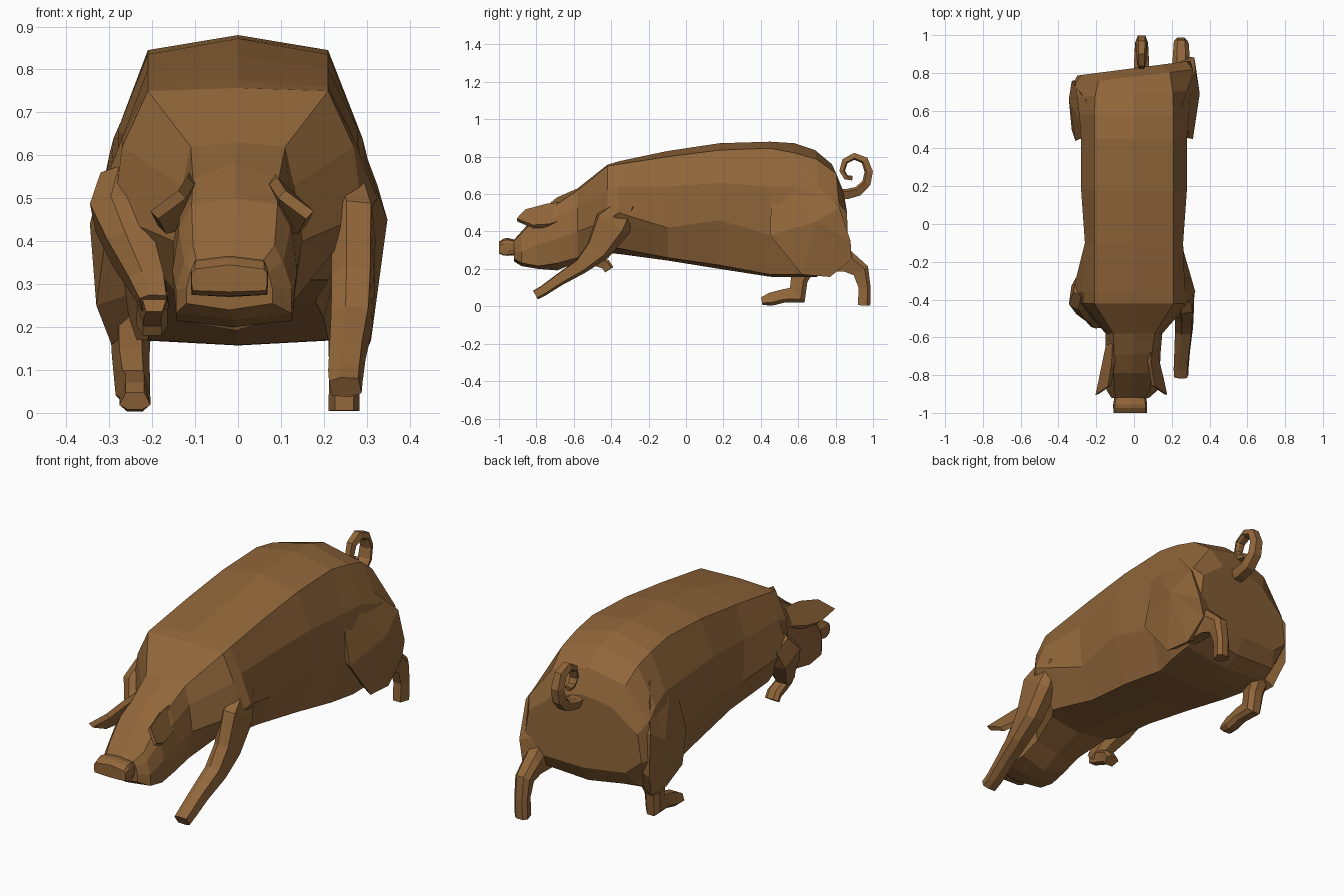
import bpy, bmesh
from mathutils import Vector

brown = bpy.data.materials.new("warm brown")
brown.diffuse_color = (0.283, 0.133, 0.042, 1)


def finish(name, bm):
    bmesh.ops.recalc_face_normals(bm, faces=bm.faces)
    me = bpy.data.meshes.new(name)
    bm.to_mesh(me)
    bm.free()
    me.materials.append(brown)
    ob = bpy.data.objects.new(name, me)
    bpy.context.collection.objects.link(ob)
    return ob


def loft(name, rings):
    """Skin a list of equal-length point rings and cap both ends."""
    bm = bmesh.new()
    vs = [[bm.verts.new(p) for p in r] for r in rings]
    n = len(vs[0])
    for a, b in zip(vs, vs[1:]):
        for i in range(n):
            j = (i + 1) % n
            bm.faces.new((a[i], a[j], b[j], b[i]))
    bm.faces.new(vs[0])
    bm.faces.new(vs[-1])
    return finish(name, bm)


def section(y, zt, a, zs, b, zm, c, zl, d, zd, zb, cx=0, skew=0):
    """Ten-sided mirrored section: spine, back edge, flank, side, belly edge, belly."""
    half = [(a, zs), (b, zm), (c, zl), (d, zd)]
    pts = [(0, zt)] + half + [(0, zb)] + [(-x, z) for x, z in reversed(half)]
    return [(x + cx, y + skew * x, z) for x, z in pts]


def limb(name, path, profile):
    """Tube along (x, y, z, half width in x, half depth), bending in the yz plane."""
    rings = []
    for i, (x, y, z, w, h) in enumerate(path):
        p, q = path[max(i - 1, 0)], path[min(i + 1, len(path) - 1)]
        t = Vector((q[1] - p[1], q[2] - p[2])).normalized()
        rings.append([(x + u * w, y - t.y * v * h, z + t.x * v * h) for u, v in profile])
    return loft(name, rings)


HEX = [(1, 0.6), (0.3, 1), (-0.8, 0.9), (-1, -0.6), (-0.3, -1), (0.8, -0.9)]
SQUARE = [(1, 0.5), (0.5, 1), (-0.5, 1), (-1, 0.5), (-0.6, -1), (0.6, -1)]
NECK = (-.42, .757, .21, .75, .27, .62, .29, .46, .17, .31, .285)

# Torso, with the rump slanted by the galloping hips
loft("torso", [section(*s) for s in [
    NECK,
    (-.36, .775, .21, .76, .27, .64, .325, .50, .21, .31, .28),
    (-.10, .83, .21, .80, .26, .64, .25, .42, .18, .26, .245),
    (.18, .872, .21, .835, .28, .66, .28, .46, .20, .22, .20),
    (.45, .88, .21, .845, .28, .64, .27, .38, .21, .17, .158),
    (.58, .872, .21, .82, .29, .64, .31, .38, .24, .17, .157),
    (.69, .835, .205, .785, .30, .60, .33, .36, .25, .18, .158, 0, .05),
    (.78, .76, .19, .71, .31, .55, .325, .36, .25, .22, .19, 0, .12),
    (.825, .64, .14, .61, .28, .50, .30, .36, .22, .29, .27, 0, .13)]])

# Neck and head
loft("head", [section(*s) for s in [
    NECK,
    (-.58, .63, .11, .62, .13, .53, .15, .40, .13, .26, .235),
    (-.69, .582, .10, .545, .13, .48, .145, .36, .13, .23, .192, -.005),
    (-.79, .50, .10, .485, .13, .43, .145, .33, .135, .215, .20, -.008),
    (-.88, .40, .095, .39, .115, .35, .135, .29, .135, .232, .215, -.01),
    (-.92, .355, .075, .35, .09, .33, .10, .29, .10, .255, .24, -.02)]])

# Snout disc
loft("snout", [section(*s) for s in [
    (-.89, .35, .07, .345, .08, .33, .08, .31, .07, .28, .275, -.02),
    (-.955, .366, .08, .356, .088, .335, .09, .30, .088, .275, .27, -.02),
    (-.975, .362, .08, .352, .09, .335, .09, .30, .088, .275, .272, -.02),
    (-1.0, .345, .08, .335, .088, .325, .088, .30, .085, .285, .282, -.02)]])

# Forward-drooping ears: outward-sloping leaf flaps
for side, label in ((1, "right"), (-1, "left")):
    cx = -.014
    leaf = [(.10, -.63, .56), (.105, -.74, .55), (.125, -.86, .518), (.19, -.905, .47),
            (.172, -.82, .435), (.15, -.73, .44), (.135, -.64, .47)]
    outer = [(side * x + cx, y, z) for x, y, z in leaf]
    inner = [(side * (x - .018) + cx, y + .005, z - .018) for x, y, z in leaf]
    loft(label + "_ear", [outer, inner])


# Haunches: outline points (y, z, outer x) fanned to a bulging centre
def haunch(name, side, outline, centre):
    bm = bmesh.new()
    y0, z0, x0 = centre
    out = [bm.verts.new((side * x, y, z)) for y, z, x in outline]
    inn = [bm.verts.new((side * .16, y + .3 * (y0 - y), z + .3 * (z0 - z)))
           for y, z, x in outline]
    mid = bm.verts.new((side * x0, y0, z0))
    for i in range(len(out)):
        j = (i + 1) % len(out)
        bm.faces.new((out[i], out[j], mid))
        bm.faces.new((out[i], inn[i], inn[j], out[j]))
    bm.faces.new(inn)
    finish(name, bm)


haunch("right_haunch", 1, [
    (.46, .71, .25), (.45, .38, .312), (.62, .17, .31), (.77, .157, .305),
    (.885, .25, .30), (.88, .35, .32), (.82, .53, .325), (.62, .73, .25)],
    (.69, .45, .348))
haunch("left_haunch", -1, [
    (.47, .70, .25), (.44, .40, .31), (.50, .25, .33), (.58, .16, .295),
    (.70, .157, .295), (.76, .28, .325), (.755, .50, .33), (.65, .71, .25)],
    (.66, .44, .345))

# Legs in a galloping pose
limb("right_front_leg", [
    (.25, -.31, .55, .04, .05), (.268, -.39, .44, .052, .10),
    (.268, -.47, .30, .05, .068), (.265, -.56, .215, .048, .042),
    (.255, -.68, .14, .042, .032), (.25, -.76, .085, .04, .028),
    (.25, -.805, .06, .038, .026)], HEX)
limb("left_front_upper_leg", [
    (-.26, -.33, .54, .06, .06), (-.275, -.385, .46, .07, .08),
    (-.245, -.44, .38, .06, .075), (-.21, -.49, .30, .045, .05),
    (-.195, -.53, .255, .035, .03)], HEX)
limb("left_front_foot", [
    (-.195, -.54, .265, .032, .03), (-.20, -.48, .245, .034, .03),
    (-.20, -.43, .225, .036, .028), (-.20, -.41, .195, .036, .026)], SQUARE)
limb("right_hind_leg", [
    (.25, .76, .28, .05, .10), (.25, .87, .235, .045, .055),
    (.25, .935, .19, .04, .045), (.248, .955, .10, .036, .032),
    (.247, .952, .005, .036, .033)], SQUARE)
limb("left_hind_leg", [
    (-.25, .64, .26, .05, .08), (-.25, .605, .14, .044, .045),
    (-.245, .595, .06, .04, .055), (-.24, .52, .055, .036, .036),
    (-.24, .45, .037, .036, .035), (-.24, .405, .028, .036, .02)], SQUARE)

# Curly tail
curl = [(.78, .60), (.86, .60), (.92, .615), (.965, .66), (.977, .72), (.955, .78), (.90, .802),
        (.85, .775), (.835, .725), (.855, .69), (.89, .685)]
limb("tail", [(.04, y, z, .042 - .0025 * i, .029 - .0017 * i)
              for i, (y, z) in enumerate(curl)], SQUARE)
